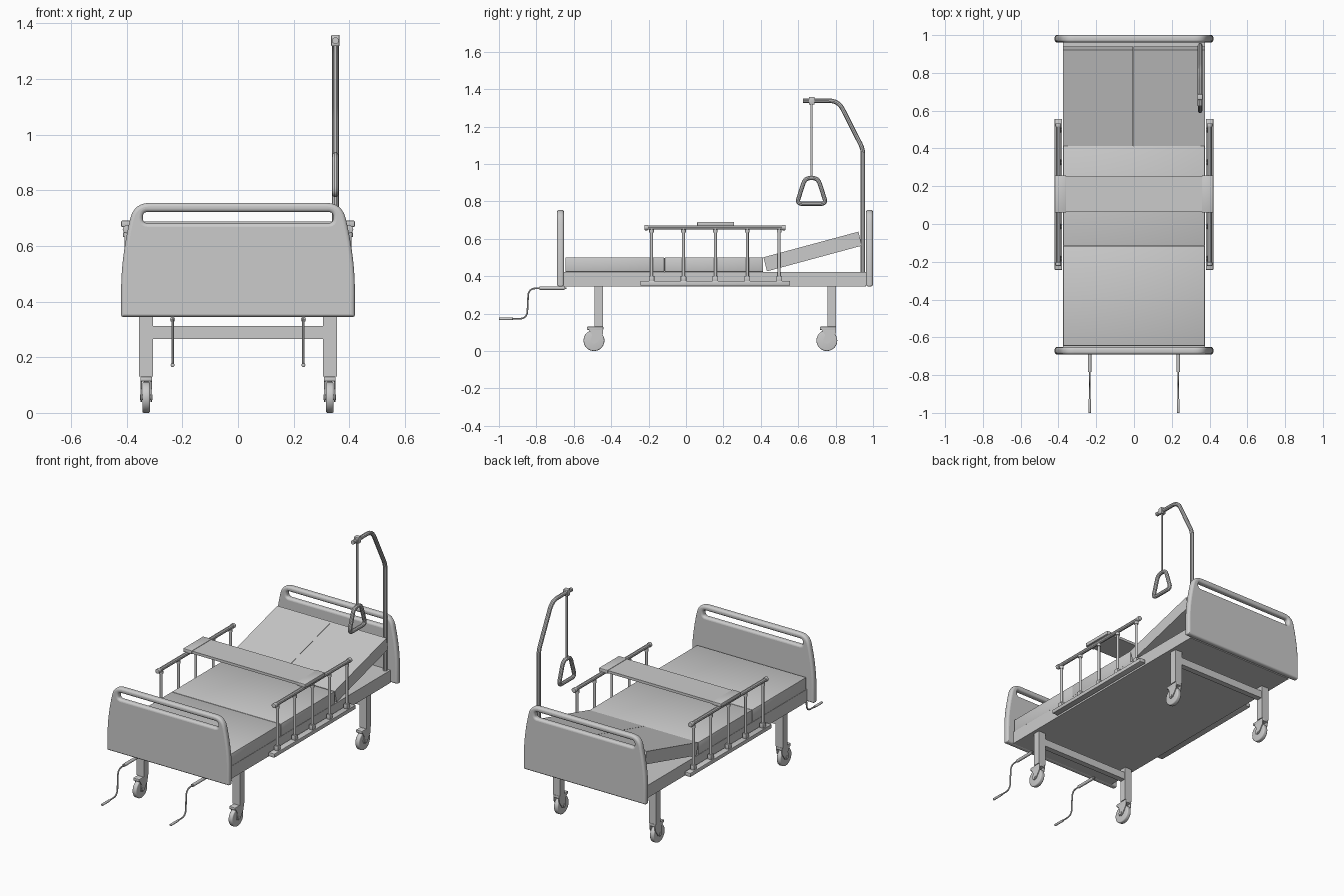
import bpy, bmesh, math
from mathutils import Vector, Matrix

if "Cube" in bpy.data.objects:
    bpy.data.objects.remove(bpy.data.objects["Cube"])


def finish(ob, angle=35):
    bpy.ops.object.select_all(action='DESELECT')
    ob.select_set(True)
    bpy.context.view_layer.objects.active = ob
    if ob.type == 'CURVE':
        bpy.ops.object.convert(target='MESH')
        ob = bpy.context.object
    bpy.ops.object.shade_smooth_by_angle(angle=math.radians(angle))
    return ob


def from_bm(name, bm):
    me = bpy.data.meshes.new(name)
    bmesh.ops.recalc_face_normals(bm, faces=bm.faces)
    bm.to_mesh(me)
    bm.free()
    ob = bpy.data.objects.new(name, me)
    bpy.context.collection.objects.link(ob)
    return finish(ob)


def box(name, x, y, z, bevel=0.0):
    bm = bmesh.new()
    c = Matrix.Translation([(a[0] + a[1]) / 2 for a in (x, y, z)])
    s = Matrix.Diagonal([a[1] - a[0] for a in (x, y, z)] + [1])
    bmesh.ops.create_cube(bm, size=1, matrix=c @ s)
    if bevel:
        bmesh.ops.bevel(bm, geom=bm.edges[:], offset=bevel, segments=2,
                        profile=0.5, affect='EDGES')
    return from_bm(name, bm)


def cyl(name, center, r, depth, axis='Z', seg=24, bevel=0.0):
    bm = bmesh.new()
    rot = {'X': Matrix.Rotation(math.pi / 2, 4, 'Y'),
           'Y': Matrix.Rotation(math.pi / 2, 4, 'X'), 'Z': Matrix()}[axis]
    bmesh.ops.create_cone(bm, cap_ends=True, segments=seg, radius1=r, radius2=r,
                          depth=depth, matrix=Matrix.Translation(center) @ rot)
    if bevel:
        rims = [e for e in bm.edges if any(len(f.verts) > 4 for f in e.link_faces)]
        bmesh.ops.bevel(bm, geom=rims, offset=bevel, segments=3, profile=0.5, affect='EDGES')
    return from_bm(name, bm)


def prism_x(name, profile, x0, x1):
    bm = bmesh.new()
    face = bm.faces.new([bm.verts.new((x0, y, z)) for y, z in profile])
    ext = bmesh.ops.extrude_face_region(bm, geom=[face])
    bmesh.ops.translate(bm, vec=(x1 - x0, 0, 0),
                        verts=[v for v in ext['geom'] if isinstance(v, bmesh.types.BMVert)])
    return from_bm(name, bm)


def rounded(pts, radius, closed=False, n=6):
    pts = [Vector(p) for p in pts]
    radii = radius if isinstance(radius, (list, tuple)) else [radius] * len(pts)
    out = []
    for i, p in enumerate(pts):
        if radii[i] == 0 or (not closed and i in (0, len(pts) - 1)):
            out.append(p)
            continue
        q, s = pts[i - 1], pts[(i + 1) % len(pts)]
        a = p + (q - p).normalized() * min(radii[i], (q - p).length * 0.49)
        b = p + (s - p).normalized() * min(radii[i], (s - p).length * 0.49)
        for k in range(n + 1):
            t = k / n
            out.append(a * (1 - t) ** 2 + p * 2 * t * (1 - t) + b * t * t)
    return out


def curve(name, splines, closed, dims='3D', **props):
    cu = bpy.data.curves.new(name, 'CURVE')
    cu.dimensions = dims
    for pts in splines:
        sp = cu.splines.new('POLY')
        sp.points.add(len(pts) - 1)
        for spt, p in zip(sp.points, pts):
            spt.co = (*p, 1)
        sp.use_cyclic_u = closed
    for k, v in props.items():
        setattr(cu, k, v)
    ob = bpy.data.objects.new(name, cu)
    bpy.context.collection.objects.link(ob)
    return ob


def pipe(name, pts, r, closed=False):
    return finish(curve(name, [pts], closed, bevel_depth=r, bevel_resolution=3,
                        use_fill_caps=True))


# end boards with rounded rims and a grip slot
def end_board(name, y):
    half = [(0.42, 0.345), (0.42, 0.50), (0.405, 0.62), (0.375, 0.755)]
    outline = [(x, z, 0) for x, z in half] + [(-x, z, 0) for x, z in reversed(half)]
    outer = rounded(outline, [0.008, 0.06, 0.06, 0.06, 0.06, 0.06, 0.06, 0.008], True)
    slot = [(-0.342, 0.682, 0), (0.342, 0.682, 0), (0.342, 0.722, 0), (-0.342, 0.722, 0)]
    ob = curve(name, [outer, rounded(slot, 0.017, True)], True, '2D', fill_mode='BOTH',
               extrude=0.006, bevel_depth=0.013, bevel_resolution=3, offset=-0.013)
    ob.rotation_euler = (math.pi / 2, 0, 0)
    ob.location = (0, y, 0)
    finish(ob)


end_board("foot_board", -0.671)
end_board("head_board", 0.981)

# bed frame and flat mattress sections
box("bed_frame", (-0.375, 0.375), (-0.655, 0.963), (0.345, 0.423))
box("mattress_foot", (-0.375, 0.375), (-0.645, -0.116), (0.423, 0.5), 0.003)
box("mattress_middle", (-0.375, 0.375), (-0.114, 0.413), (0.423, 0.5), 0.003)

# raised back rest in two halves
back = [(0.433, 0.426), (0.94, 0.563), (0.922, 0.638), (0.414, 0.501)]
prism_x("mattress_back_left", back, -0.375, -0.004)
prism_x("mattress_back_right", back, -0.002, 0.375)

# legs, cross bars and casters
for end, y in (("front", -0.466), ("rear", 0.779)):
    box(end + "_cross_bar", (-0.31, 0.31), (y - 0.018, y + 0.018), (0.265, 0.312))
    for side, s in (("left", -1), ("right", 1)):
        tag = end + "_" + side
        x, wy = s * 0.33, y - 0.026
        box(tag + "_leg", (x - 0.025, x + 0.025), (y - 0.022, y + 0.022), (0.13, 0.346))
        cyl(tag + "_wheel", (x, wy, 0.056), 0.056, 0.028, 'X', 32, 0.006)
        cyl(tag + "_axle", (x, wy, 0.056), 0.01, 0.046, 'X', 16)
        box(tag + "_caster_plate", (x - 0.021, x + 0.021), (wy - 0.037, wy + 0.05),
            (0.113, 0.13), 0.003)
        fork = [(-0.03, 0.118), (0.05, 0.118), (0.047, 0.09), (0.016, 0.046),
                (0.0, 0.039), (-0.014, 0.046), (-0.018, 0.06), (-0.01, 0.085)]
        for c in (-1, 1):
            prism_x(tag + "_fork_cheek", [(wy + a, z) for a, z in fork],
                    x + c * 0.015, x + c * 0.020)

# side rails
for side, s in (("left", -1), ("right", 1)):
    x = s * 0.4
    box(side + "_rail_base", (x - 0.02, x + 0.02), (-0.243, 0.557), (0.35, 0.374), 0.003)
    pipe(side + "_rail_top", [(x, -0.215, 0.66), (x, 0.525, 0.66)], 0.012)
    for y in (-0.212, 0.523):
        cyl(side + "_rail_end_cap", (x, y, 0.66), 0.0145, 0.02, 'Y', 20, 0.003)
    for i in range(5):
        y = -0.184 + i * 0.1705
        cyl(side + "_rail_post", (x, y, 0.515), 0.008, 0.29, seg=16)
        box(side + "_post_socket", (x - 0.013, x + 0.013), (y - 0.015, y + 0.015),
            (0.37, 0.402), 0.003)
        cyl(side + "_post_collar", (x, y, 0.641), 0.0125, 0.016, seg=16)

# table lying across the rails
table = box("over_bed_table", (-0.37, 0.37), (0.064, 0.252), (0.672, 0.688))
for s in (-1, 1):
    a, b = sorted((s * 0.36, s * 0.42))
    box("table_end", (a, b), (0.06, 0.257), (0.668, 0.691), 0.004)

# crank handles under the foot end
for side, x in (("left", -0.235), ("right", 0.235)):
    path = [(x, -0.64, 0.335), (x, -0.842, 0.335), (x, -0.85, 0.173), (x, -0.99, 0.172)]
    pipe(side + "_crank_rod", rounded(path, 0.04), 0.0045)
    cyl(side + "_crank_sleeve", (x, -0.717, 0.336), 0.0095, 0.135, 'Y', 16)
    cyl(side + "_crank_grip", (x, -0.963, 0.172), 0.007, 0.074, 'Y', 16, 0.002)

# lifting pole with hanging grip
px = 0.35
pole = [(px, 0.946, 0.42), (px, 0.946, 1.08), (px, 0.815, 1.338), (px, 0.625, 1.338)]
pipe("lifting_pole", rounded(pole, [0, 0.03, 0.05, 0]), 0.0125)
box("strap_clamp", (px - 0.015, px + 0.015), (0.657, 0.687), (1.318, 1.359), 0.004)
cyl("strap", (px, 0.671, 1.125), 0.006, 0.4, seg=12)
grip = [(px, 0.637, 0.925), (px, 0.705, 0.925), (px, 0.75, 0.787), (px, 0.592, 0.787)]
pipe("hanging_grip", rounded(grip, 0.03, True), 0.012, True)
